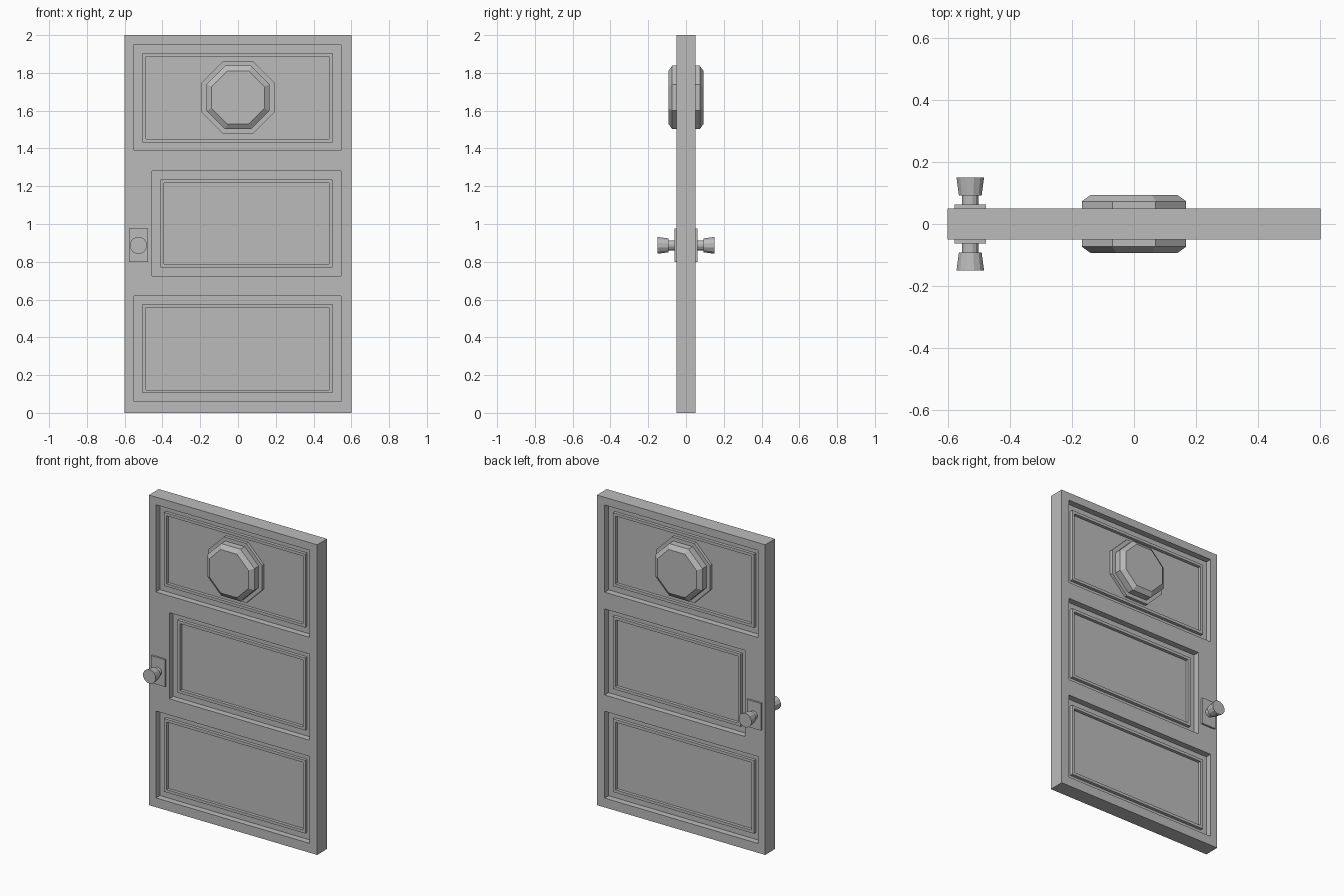
import bpy, bmesh
from math import pi, cos
from mathutils import Matrix, Vector

if "Cube" in bpy.data.objects:
    bpy.data.objects.remove(bpy.data.objects["Cube"], do_unlink=True)

# One flat grey for the whole door
grey = bpy.data.materials.new("door grey")
grey.use_nodes = True
colour = (0.5, 0.5, 0.5, 1)
grey.diffuse_color = colour
grey.node_tree.nodes["Principled BSDF"].inputs["Base Color"].default_value = colour

HALF = 0.05      # half of the slab thickness
FLOOR = 0.01     # distance of a recess floor from the middle plane
RIDGE = 0.03     # distance of the moulding top from the middle plane


def finish(bm, name):
    bmesh.ops.recalc_face_normals(bm, faces=bm.faces)
    mesh = bpy.data.meshes.new(name)
    bm.to_mesh(mesh)
    bm.free()
    mesh.materials.append(grey)
    ob = bpy.data.objects.new(name, mesh)
    bpy.context.collection.objects.link(ob)
    return ob


def add_box(bm, x0, x1, y0, y1, z0, z1):
    size = Matrix.Diagonal((x1 - x0, y1 - y0, z1 - z0, 1))
    middle = Vector((x0 + x1, y0 + y1, z0 + z1)) / 2
    bmesh.ops.create_cube(bm, size=1, matrix=Matrix.Translation(middle) @ size)


def lathe(name, x, z, side, rings, sides, turn=0):
    """Stack of round sections (radius, distance from the middle plane)."""
    bm = bmesh.new()
    loops = []
    for r, d in rings:
        loops.append([bm.verts.new(Vector((x, side * d, z)) +
                      Matrix.Rotation(turn + 2 * pi * i / sides, 3, 'Y') @ Vector((r, 0, 0)))
                      for i in range(sides)])
    for a, b in zip(loops, loops[1:]):
        for i in range(sides):
            j = (i + 1) % sides
            bm.faces.new((a[i], a[j], b[j], b[i]))
    bm.faces.new(loops[0])
    bm.faces.new(loops[-1])
    return finish(bm, name)


# Panel recesses: x0, x1, z0, z1
panels = {
    "upper": (-0.55, 0.545, 1.388, 1.95),
    "middle": (-0.455, 0.545, 0.725, 1.28),
    "lower": (-0.55, 0.545, 0.06, 0.62),
}

# Slab with the recesses cut from both faces
bm = bmesh.new()
add_box(bm, -0.6, 0.6, -HALF, HALF, 0, 2)
slab = finish(bm, "door_slab")
bm = bmesh.new()
for x0, x1, z0, z1 in panels.values():
    add_box(bm, x0, x1, -0.1, -FLOOR, z0, z1)
    add_box(bm, x0, x1, FLOOR, 0.1, z0, z1)
cutter = finish(bm, "recess_cutter")
cutter.hide_render = True
cut = slab.modifiers.new("recesses", 'BOOLEAN')
cut.operation = 'DIFFERENCE'
cut.solver = 'EXACT'
cut.object = cutter
bpy.context.view_layer.objects.active = slab
bpy.ops.object.modifier_apply(modifier=cut.name)
bpy.data.objects.remove(cutter, do_unlink=True)


def moulding(name, rect, side):
    """Thin raised frame standing on the recess floor."""
    x0, x1, z0, z1 = rect
    rings = []
    for gap, depth in ((0.044, FLOOR), (0.044, RIDGE), (0.062, RIDGE), (0.062, FLOOR)):
        rings.append([(x, side * depth, z) for x, z in (
            (x0 + gap, z0 + gap), (x1 - gap, z0 + gap),
            (x1 - gap, z1 - gap), (x0 + gap, z1 - gap))])
    bm = bmesh.new()
    loops = [[bm.verts.new(p) for p in ring] for ring in rings]
    for a, b in zip(loops, loops[1:] + loops[:1]):
        for i in range(4):
            j = (i + 1) % 4
            bm.faces.new((a[i], a[j], b[j], b[i]))
    return finish(bm, name)


# Everything on the front is repeated on the back
corner = 1 / cos(pi / 8)     # apothem to corner radius of an octagon
for face, side in (("front", -1), ("back", 1)):
    for label, rect in panels.items():
        moulding(f"{face}_{label}_moulding", rect, side)

    # Octagonal boss on a flat backing plate
    lathe(f"{face}_octagon_plate", 0, 1.67, side,
          [(0.192 * corner, FLOOR), (0.192 * corner, RIDGE)], 8, pi / 8)
    lathe(f"{face}_octagon_boss", 0, 1.67, side,
          [(0.168 * corner, FLOOR), (0.168 * corner, 0.073), (0.14 * corner, 0.093)],
          8, pi / 8)

    # Knob with its plate
    bm = bmesh.new()
    add_box(bm, -0.577, -0.477, *sorted((side * 0.045, side * 0.062)), 0.8, 0.975)
    finish(bm, f"{face}_knob_plate")
    lathe(f"{face}_knob", -0.527, 0.887, side,
          [(0.027, 0.055), (0.027, 0.092), (0.038, 0.092), (0.046, 0.15)], 12, pi / 12)
